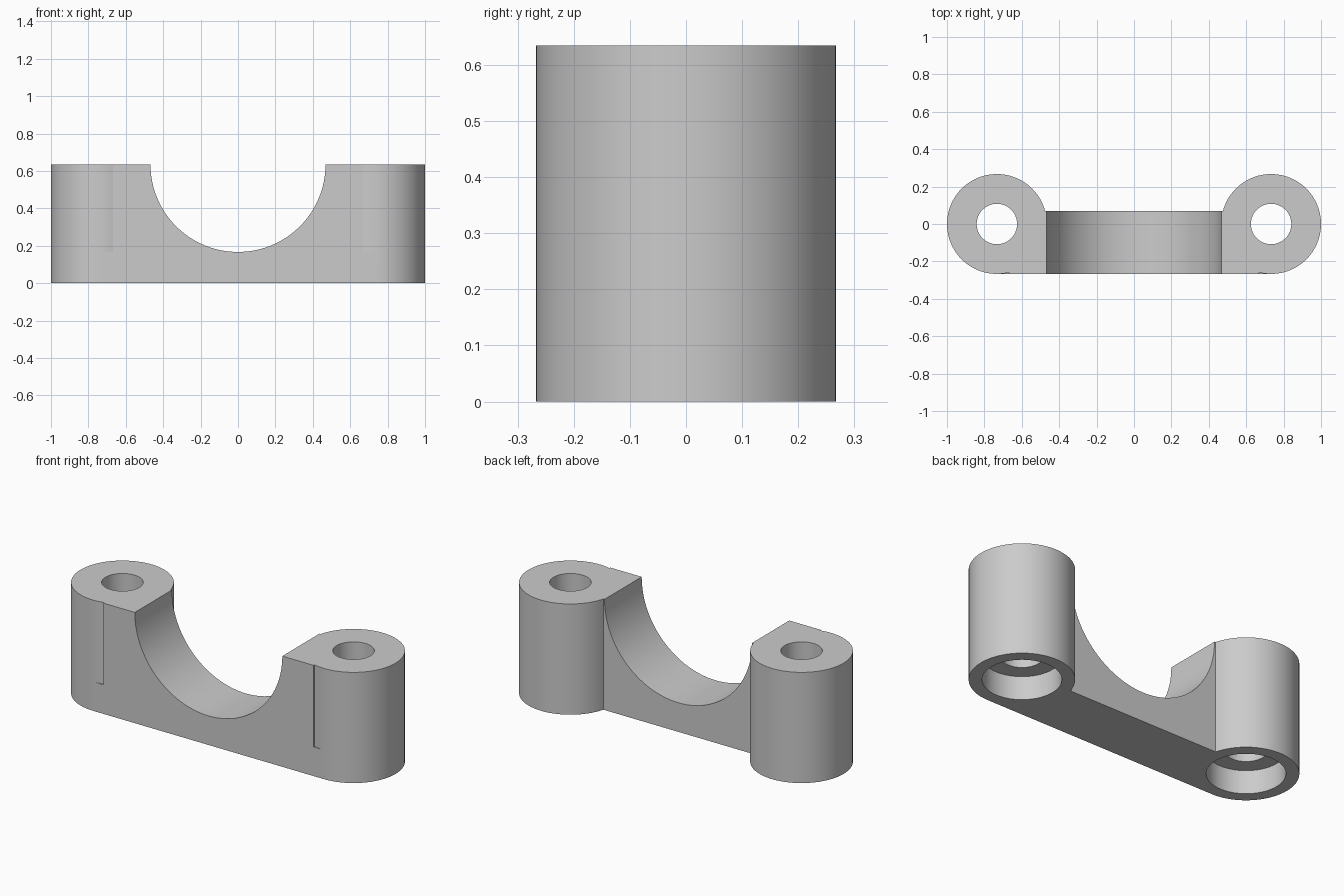
import bpy
import math

if "Cube" in bpy.data.objects:
    bpy.data.objects.remove(bpy.data.objects["Cube"], do_unlink=True)

HEIGHT = 0.635
BOSS_X = 0.733
BOSS_R = 0.267
BACK_Y = 0.07
SADDLE_R = 0.468
BASE_TOP = HEIGHT - SADDLE_R

grey = bpy.data.materials.new("plain grey")
grey.use_nodes = True
colour = (0.6, 0.6, 0.6, 1)
grey.diffuse_color = colour
grey.node_tree.nodes["Principled BSDF"].inputs["Base Color"].default_value = colour


def block(name, half_width, top):
    """Web block standing on the ground, flush with the front of the bosses."""
    bpy.ops.mesh.primitive_cube_add(size=1, location=(0, (BACK_Y - BOSS_R) / 2, top / 2))
    ob = bpy.context.object
    ob.name = name
    ob.scale = (2 * half_width, BACK_Y + BOSS_R, top)
    bpy.ops.object.transform_apply(location=True, rotation=True, scale=True)
    return ob


def post(name, x, radius, bottom, top):
    """Upright cylinder between two heights."""
    bpy.ops.mesh.primitive_cylinder_add(vertices=96, radius=radius, depth=top - bottom,
                                        location=(x, 0, (bottom + top) / 2))
    bpy.context.object.name = name
    return bpy.context.object


def combine(target, tool, operation):
    """Apply an exact boolean and discard the tool."""
    tool.hide_render = True
    mod = target.modifiers.new(operation.lower(), "BOOLEAN")
    mod.operation = operation
    mod.solver = "EXACT"
    mod.object = tool
    bpy.context.view_layer.objects.active = target
    bpy.ops.object.modifier_apply(modifier=mod.name)
    bpy.data.objects.remove(tool, do_unlink=True)


# Web: long low base strip with a slightly narrower full-height block
bracket = block("saddle_bracket", 0.667, HEIGHT)
combine(bracket, block("base_strip", BOSS_X, BASE_TOP), "UNION")

# Bolt bosses at both ends
for side in (-1, 1):
    combine(bracket, post("bolt_boss", side * BOSS_X, BOSS_R, 0, HEIGHT), "UNION")

# Half-round saddle through the middle
bpy.ops.mesh.primitive_cylinder_add(vertices=128, radius=SADDLE_R, depth=2,
                                    location=(0, 0, HEIGHT), rotation=(math.pi / 2, 0, 0))
combine(bracket, bpy.context.object, "DIFFERENCE")

# Bolt holes, counterbored from below
for side in (-1, 1):
    combine(bracket, post("bolt_hole", side * BOSS_X, 0.108, -0.1, HEIGHT + 0.1), "DIFFERENCE")
    combine(bracket, post("counterbore", side * BOSS_X, 0.2, -0.1, 0.133), "DIFFERENCE")

# Finish
bracket.data.materials.clear()
bracket.data.materials.append(grey)
bpy.ops.object.select_all(action="DESELECT")
bracket.select_set(True)
bpy.context.view_layer.objects.active = bracket
bpy.ops.object.shade_smooth_by_angle(angle=math.radians(25))
